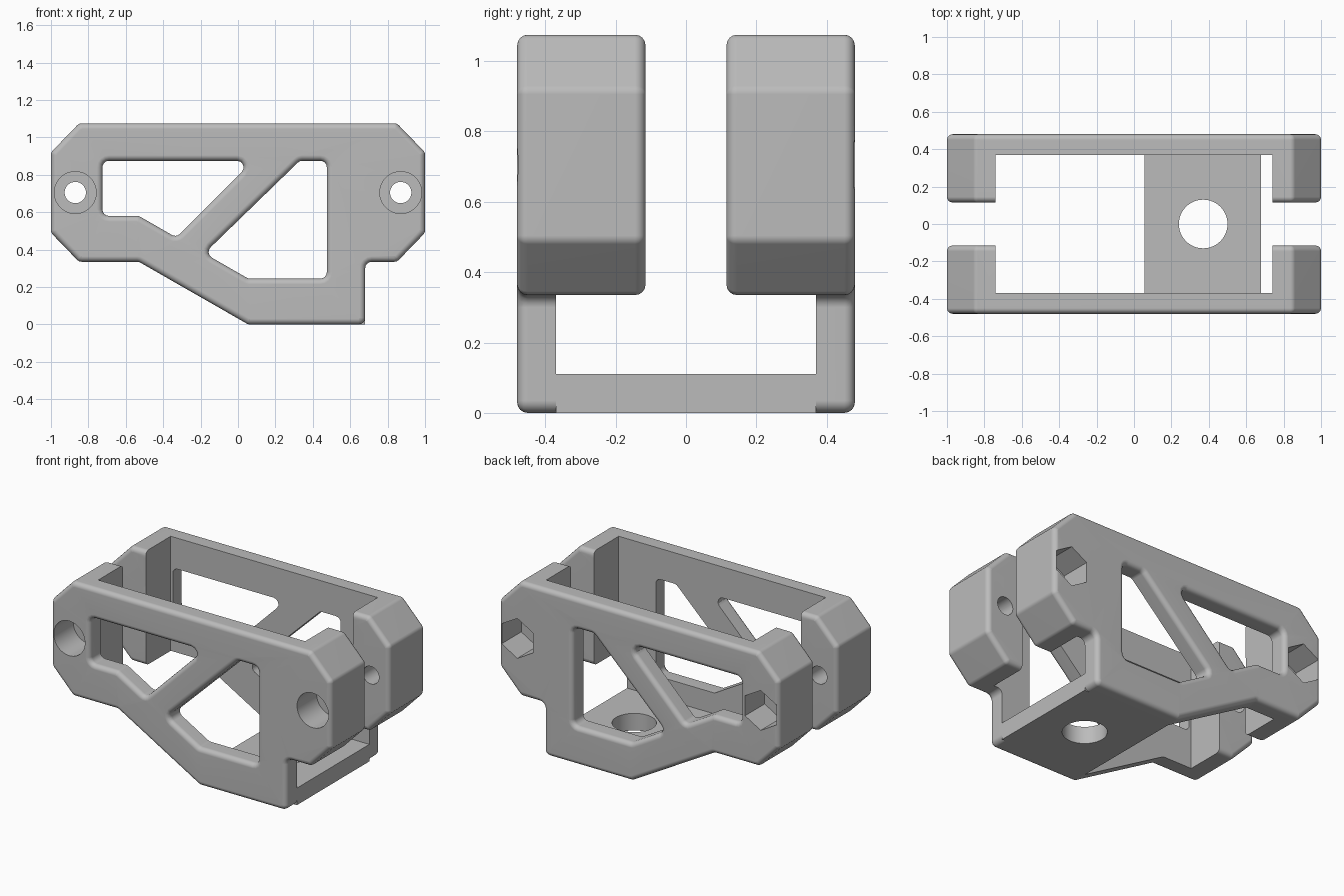
import bpy, bmesh, math
from mathutils import Vector, Matrix

if "Cube" in bpy.data.objects:
    bpy.data.objects.remove(bpy.data.objects["Cube"])

HALF_WIDTH, SLOT, INNER = 0.48, 0.115, 0.37   # outer face, end-block face, cavity wall
ROUND = 0.03                                  # rounded rim of the side plates
BOLT_X, BOLT_Z = 0.87, 0.705

grey = bpy.data.materials.new("plain grey")
grey.use_nodes = True
colour = (0.5, 0.5, 0.5, 1)
grey.diffuse_color = colour
grey.node_tree.nodes["Principled BSDF"].inputs["Base Color"].default_value = colour


def fillet_loop(points, inset=0.0, radius=0.035, steps=5):
    """Counter-clockwise x-z outline, moved inwards by inset, with filleted corners."""
    result = []
    pts = [Vector(p) for p in points]
    for i, p in enumerate(pts):
        a = (p - pts[i - 1]).normalized()
        b = (pts[(i + 1) % len(pts)] - p).normalized()
        na, nb = Vector((-a.y, a.x)), Vector((-b.y, b.x))
        corner = p + (na + nb) * inset / (1 + na.dot(nb))
        turn = math.copysign(1, a.x * b.y - a.y * b.x)
        r = max(radius - turn * inset, 0.004)
        centre = corner + (na + nb) * turn * r / (1 + na.dot(nb))
        start = -na * turn
        sweep = turn * math.acos(max(-1, min(1, na.dot(nb))))
        for k in range(steps):
            result.append(centre + Matrix.Rotation(sweep * k / (steps - 1), 2) @ start * r)
    return result


def new_object(name, bm):
    bmesh.ops.recalc_face_normals(bm, faces=bm.faces)
    mesh = bpy.data.meshes.new(name)
    bm.to_mesh(mesh)
    bm.free()
    mesh.materials.append(grey)
    ob = bpy.data.objects.new(name, mesh)
    bpy.context.collection.objects.link(ob)
    return ob


def rounded_plate(name, loops, y0, y1):
    """Extrude an outline with holes along y and round both rims."""
    bm = bmesh.new()
    angles = [math.radians(90 * k / 4) for k in range(5)]
    rim = [(ROUND * (1 - math.sin(a)), ROUND * (1 - math.cos(a))) for a in angles]
    stations = [(i, y0 + d) for i, d in rim] + [(i, y1 - d) for i, d in reversed(rim)]
    caps = [[], []]
    for points, sign in loops:
        rings = [[bm.verts.new((v.x, y, v.y)) for v in fillet_loop(points, sign * inset)]
                 for inset, y in stations]
        n = len(rings[0])
        for r0, r1 in zip(rings, rings[1:]):
            for j in range(n):
                bm.faces.new((r0[j], r0[(j + 1) % n], r1[(j + 1) % n], r1[j]))
        for cap, ring in zip(caps, (rings[0], rings[-1])):
            cap += [bm.edges.get((ring[j], ring[(j + 1) % n])) for j in range(n)]
    for cap in caps:
        bmesh.ops.triangle_fill(bm, edges=cap, use_beauty=True)
    return new_object(name, bm)


def box(name, low, high):
    bm = bmesh.new()
    low, high = Vector(low), Vector(high)
    bmesh.ops.create_cube(bm, size=1)
    bmesh.ops.scale(bm, vec=high - low, verts=bm.verts)
    bmesh.ops.translate(bm, vec=(low + high) / 2, verts=bm.verts)
    return new_object(name, bm)


def cylinder(name, radius, depth, centre, sides=48, along_y=True):
    bm = bmesh.new()
    bmesh.ops.create_cone(bm, cap_ends=True, segments=sides, radius1=radius,
                          radius2=radius, depth=depth)
    if along_y:
        bmesh.ops.rotate(bm, verts=bm.verts, matrix=Matrix.Rotation(math.pi / 2, 3, 'X'))
    bmesh.ops.translate(bm, vec=centre, verts=bm.verts)
    return new_object(name, bm)


def combine(ob, other, operation='DIFFERENCE'):
    """Apply a boolean and delete the other object."""
    mod = ob.modifiers.new("boolean", 'BOOLEAN')
    mod.operation, mod.object, mod.solver = operation, other, 'EXACT'
    bpy.context.view_layer.update()
    graph = bpy.context.evaluated_depsgraph_get()
    mesh = bpy.data.meshes.new_from_object(ob.evaluated_get(graph))
    ob.modifiers.clear()
    ob.data = mesh
    bpy.data.objects.remove(other)


# Side outline and its two windows
outline = [(-0.85, 0.335), (-0.53, 0.335), (0.055, 0), (0.68, 0), (0.68, 0.335),
           (0.85, 0.335), (1, 0.49), (1, 0.92), (0.85, 1.075), (-0.85, 1.075),
           (-1, 0.92), (-1, 0.49)]
long_window = [(-0.725, 0.58), (-0.53, 0.58), (-0.33, 0.465), (0.08, 0.875), (-0.725, 0.875)]
tall_window = [(0.055, 0.245), (0.475, 0.245), (0.475, 0.875), (0.33, 0.875), (-0.18, 0.38)]
loops = [(outline, 1), (long_window, -1), (tall_window, -1)]

# Side plates with end blocks
sides = []
for name, s in (("front_side", -1), ("back_side", 1)):
    y0, y1 = sorted((s * SLOT, s * HALF_WIDTH))
    side = rounded_plate(name, loops, y0, y1)
    combine(side, box("cavity", (-0.74, -INNER, -1), (0.74, INNER, 2)))
    for x in (-BOLT_X, BOLT_X):
        combine(side, cylinder("bolt_hole", 0.057, 2, (x, 0, BOLT_Z), 32))
        # Round recess in front, hexagonal nut recess behind
        shape = (0.112, 48) if s < 0 else (0.129, 6)
        combine(side, cylinder("recess", shape[0], 0.4, (x, s * HALF_WIDTH, BOLT_Z), shape[1]))
    sides.append(side)

# Floor with its round opening
floor = box("floor", (0.055, -INNER, 0), (0.68, INNER, 0.11))
combine(floor, cylinder("opening", 0.13, 1, (0.37, 0, 0), 64, along_y=False))

# Smooth the rounded rims and keep the flat faces flat
for ob in sides + [floor]:
    bpy.ops.object.select_all(action='DESELECT')
    ob.select_set(True)
    bpy.context.view_layer.objects.active = ob
    bpy.ops.object.shade_smooth_by_angle(angle=math.radians(30))
    mod = ob.modifiers.new("flat face normals", 'WEIGHTED_NORMAL')
    mod.keep_sharp = True
